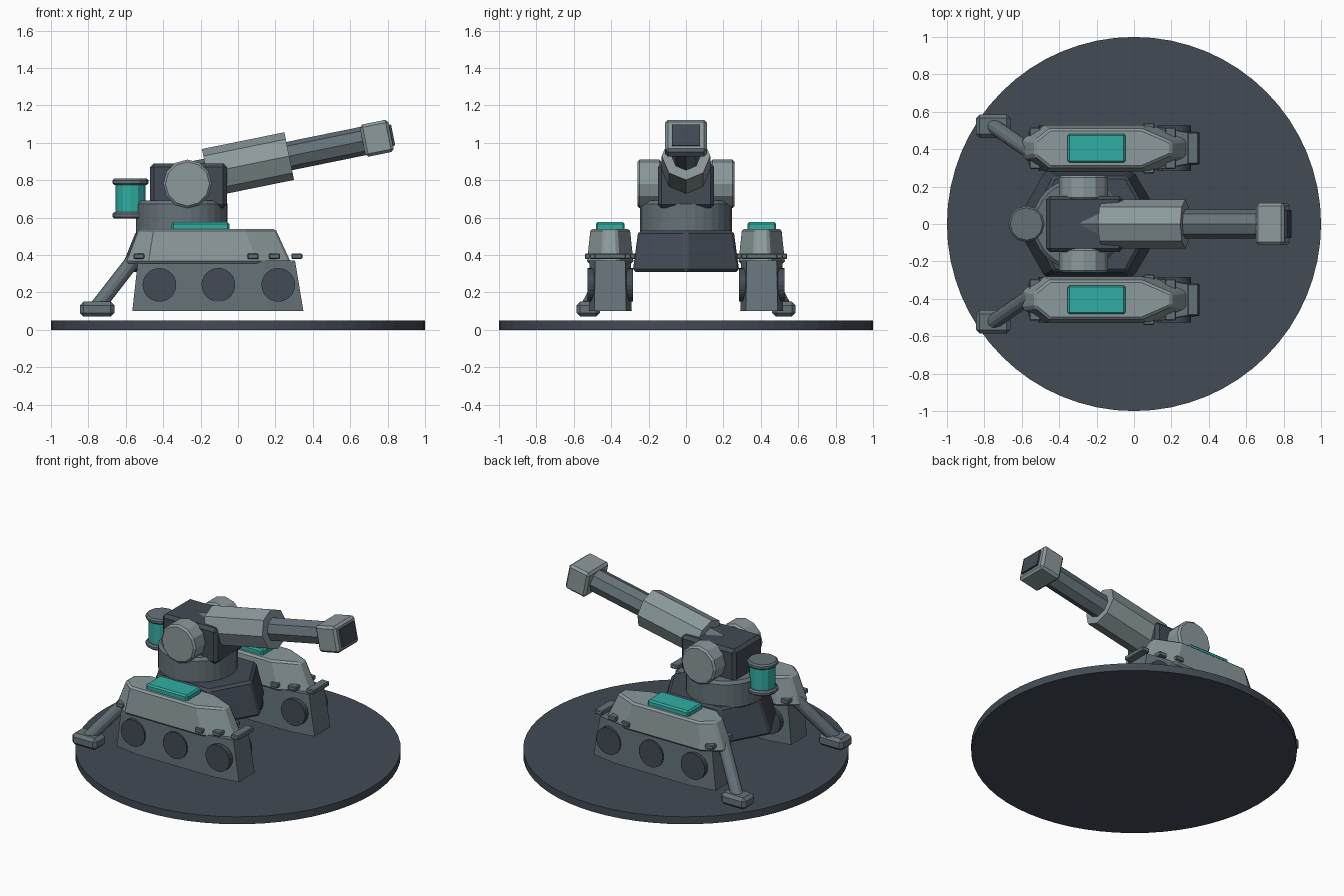
import bpy, bmesh, math
from mathutils import Vector, Matrix

if "Cube" in bpy.data.objects:
    bpy.data.objects.remove(bpy.data.objects["Cube"])


def material(name, rgb):
    m = bpy.data.materials.new(name)
    m.use_nodes = True
    m.diffuse_color = (*rgb, 1)
    node = next(n for n in m.node_tree.nodes if n.type == 'BSDF_PRINCIPLED')
    node.inputs["Base Color"].default_value = (*rgb, 1)
    return m


LIGHT = material("light grey", (0.26, 0.32, 0.33))
MID = material("mid grey", (0.13, 0.17, 0.19))
DARK = material("dark slate", (0.055, 0.07, 0.09))
TEAL = material("teal", (0.03, 0.42, 0.36))


def finish(name, bm, mat, matrix, bevel):
    bmesh.ops.recalc_face_normals(bm, faces=bm.faces)
    if bevel:
        sharp = [e for e in bm.edges if e.calc_face_angle(0) > math.radians(42)]
        bmesh.ops.bevel(bm, geom=sharp, offset=bevel, segments=1, affect='EDGES')
    bm.transform(matrix)
    me = bpy.data.meshes.new(name)
    bm.to_mesh(me)
    bm.free()
    me.materials.append(mat)
    ob = bpy.data.objects.new(name, me)
    bpy.context.collection.objects.link(ob)
    return ob


def box(name, size, loc, mat, bevel=0.0, rot=Matrix()):
    bm = bmesh.new()
    bmesh.ops.create_cube(bm, size=1)
    bmesh.ops.scale(bm, vec=size, verts=bm.verts)
    return finish(name, bm, mat, Matrix.Translation(loc) @ rot, bevel)


def rod(name, a, b, radius, sides, mat, bevel=0.0, spin=0.0):
    """Straight prism with a regular outline between two points."""
    a, b = Vector(a), Vector(b)
    d = b - a
    bm = bmesh.new()
    bmesh.ops.create_cone(bm, cap_ends=True, segments=sides, radius1=radius,
                          radius2=radius, depth=d.length)
    rot = Vector((0, 0, 1)).rotation_difference(d).to_matrix().to_4x4()
    turn = Matrix.Rotation(spin, 4, 'Z')
    return finish(name, bm, mat, Matrix.Translation((a + b) / 2) @ rot @ turn, bevel)


def loft(name, bottom, top, z0, z1, cy, mat, bevel=0.0):
    """Tapered block; each outline is the +y half, from back to front."""
    bm = bmesh.new()
    rings = []
    for half, z in ((bottom, z0), (top, z1)):
        pts = half + [(x, -y) for x, y in reversed(half) if y > 0]
        rings.append([bm.verts.new((x, y + cy, z)) for x, y in pts])
    n = len(rings[0])
    for r in rings:
        bm.faces.new(r)
    for i in range(n):
        j = (i + 1) % n
        bm.faces.new((rings[0][i], rings[0][j], rings[1][j], rings[1][i]))
    return finish(name, bm, mat, Matrix(), bevel)


# Ground disc
rod("base_disc", (0, 0, 0), (0, 0, 0.05), 1, 64, DARK)

# Central hull and turret ring
loft("hull", [(-0.64, 0), (-0.48, 0.285), (0, 0.285), (0.17, 0)],
     [(-0.55, 0), (-0.43, 0.255), (-0.04, 0.255), (0.10, 0)],
     0.31, 0.53, 0, DARK, 0.015)
rod("turret_ring", (-0.3, 0, 0.5), (-0.3, 0, 0.69), 0.245, 32, MID, 0.018)
box("turret_head", (0.41, 0.30, 0.24), (-0.265, 0, 0.77), DARK, 0.02)

# Track pods with wheels, panels, bars and stabiliser legs
for side, s in (("left", 1), ("right", -1)):
    y = 0.405 * s
    loft(side + "_pod_lower",
         [(-0.565, 0.085), (-0.4, 0.115), (0.17, 0.115), (0.35, 0.085)],
         [(-0.535, 0.08), (-0.38, 0.11), (0.14, 0.11), (0.305, 0.08)],
         0.1, 0.37, y, MID)
    loft(side + "_pod_upper",
         [(-0.6, 0.05), (-0.48, 0.125), (0.1, 0.125), (0.285, 0.045)],
         [(-0.53, 0.04), (-0.45, 0.105), (0.04, 0.105), (0.2, 0.035)],
         0.355, 0.54, y, LIGHT, 0.012)
    box(side + "_roof_panel", (0.31, 0.155, 0.045), (-0.2, y, 0.5525), TEAL, 0.01)
    for i, x in enumerate((-0.42, -0.105, 0.215)):
        rod(f"{side}_wheel_{i}", (x, y - 0.122, 0.24), (x, y + 0.122, 0.24),
            0.09, 24, DARK)
    for i, (x, half) in enumerate(((-0.53, 0.11), (0.08, 0.135),
                                   (0.195, 0.11), (0.315, 0.085))):
        box(f"{side}_bar_{i}", (0.058, half * 2, 0.03), (x, y, 0.393), MID, 0.005)
    rod(side + "_leg_strut", (-0.755, 0.525 * s, 0.12), (-0.53, 0.37 * s, 0.41),
        0.04, 12, MID)
    box(side + "_leg_foot", (0.185, 0.125, 0.08), (-0.753, 0.523 * s, 0.11), MID, 0.02)
    rod(side + "_trunnion", (-0.27, 0.13 * s, 0.78), (-0.27, 0.26 * s, 0.78),
        0.13, 12, LIGHT, 0.012)

# Rear energy canister
rod("canister_core", (-0.575, 0, 0.61), (-0.575, 0, 0.79), 0.08, 12, TEAL)
for name, z in (("canister_foot", 0.594), ("canister_lid", 0.773)):
    rod(name, (-0.575, 0, z), (-0.575, 0, z + 0.035), 0.097, 12, MID, 0.01)

# Raised gun, laid out along its own tilted axis
tilt = math.radians(11.5)
axis = Vector((math.cos(tilt), 0, math.sin(tilt)))
pivot = Vector((-0.27, 0, 0.818))
aim = Matrix.Rotation(-tilt, 4, 'Y')


def along(t):
    return pivot + axis * t


rod("barrel", along(0), along(1), 0.077, 8, MID)
rod("barrel_sleeve", along(0.105), along(0.555), 0.13, 8, LIGHT)
box("muzzle_block", (0.155, 0.225, 0.175), along(1.033), LIGHT, 0.015, aim)
box("muzzle_opening", (0.03, 0.15, 0.115), along(1.107), DARK, 0.0, aim)
